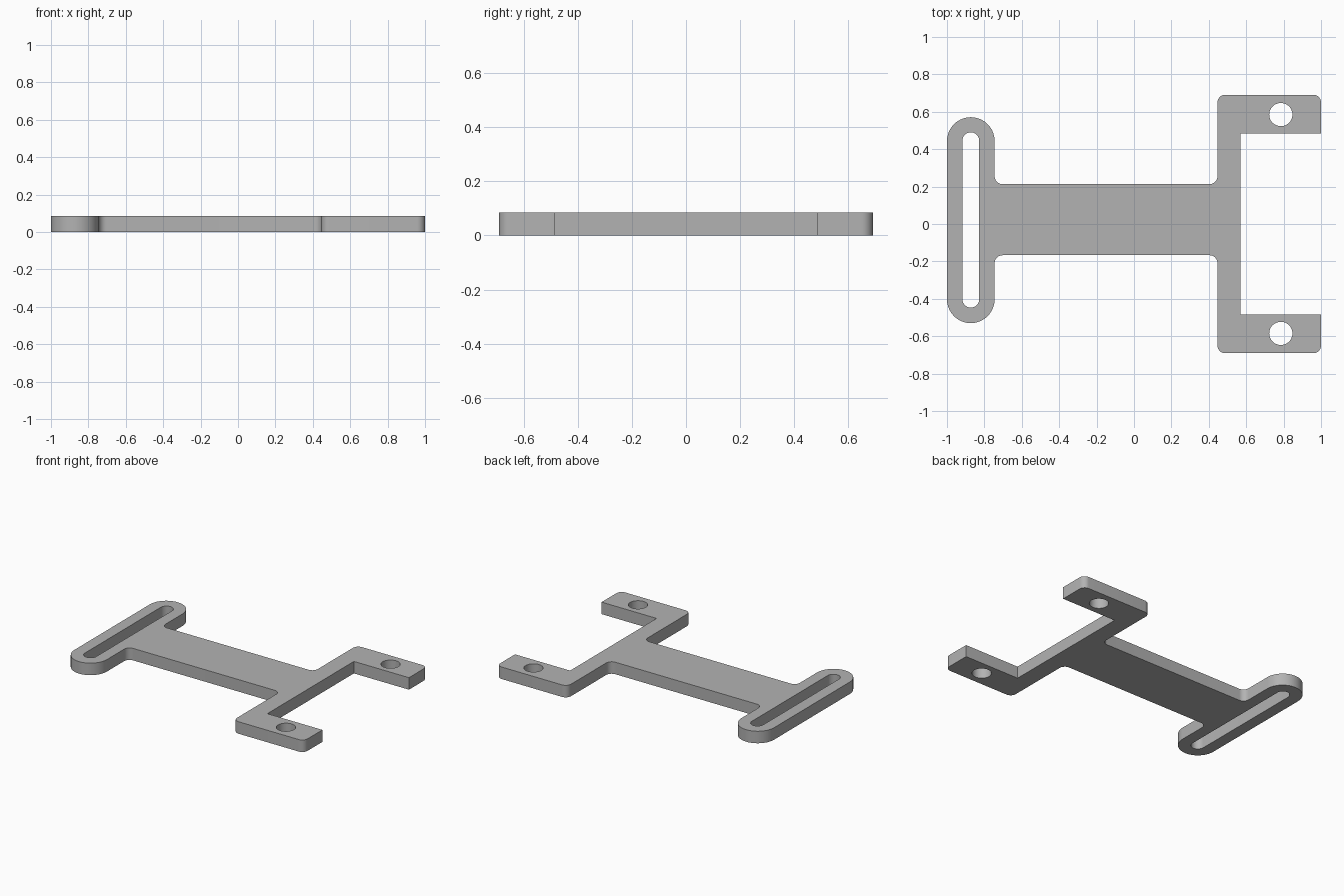
import bpy
import bmesh
from math import pi, cos, sin, radians
from mathutils import Vector

THICK = 0.085

cube = bpy.data.objects.get("Cube")
if cube:
    bpy.data.objects.remove(cube, do_unlink=True)

grey = bpy.data.materials.new("plain grey")
grey.use_nodes = True
grey.diffuse_color = (0.45, 0.45, 0.45, 1)
grey.node_tree.nodes["Principled BSDF"].inputs["Base Color"].default_value = (0.45, 0.45, 0.45, 1)


def rounded(corners, steps=10):
    """Outline through (x, y, radius) corners, each rounded by a tangent arc."""
    points = []
    for i, (x, y, r) in enumerate(corners):
        p = Vector((x, y))
        if r == 0:
            points.append(p)
            continue
        a = (Vector(corners[i - 1][:2]) - p).normalized()
        b = (Vector(corners[(i + 1) % len(corners)][:2]) - p).normalized()
        # all corners are square, so the arc centre lies r along both sides
        centre = p + (a + b) * r
        for k in range(steps + 1):
            t = k / steps * pi / 2
            points.append(centre - b * r * cos(t) - a * r * sin(t))
    return points


def slot(x, y0, y1, r):
    """Long hole with round ends."""
    return rounded([(x - r, y0, r), (x + r, y0, r), (x + r, y1, r), (x - r, y1, r)])


def circle(x, y, r, n=40):
    return [Vector((x + r * cos(2 * pi * k / n), y + r * sin(2 * pi * k / n))) for k in range(n)]


# Outer edge: slotted end, web and fork
END, FORK, R = -0.745, 0.446, 0.042
WEB_LOW, WEB_TOP = -0.167, 0.213
ROUND = 0.1275
outline = rounded([
    (-1, -0.53, ROUND), (END, -0.53, ROUND),
    (END, WEB_LOW, R), (FORK, WEB_LOW, R),
    (FORK, -0.691, R), (1, -0.691, R), (1, -0.484, 0),
    (0.569, -0.484, 0), (0.569, 0.484, 0),
    (1, 0.484, 0), (1, 0.691, R), (FORK, 0.691, R),
    (FORK, WEB_TOP, R), (END, WEB_TOP, R),
    (END, 0.571, ROUND), (-1, 0.571, ROUND),
])

# Strap slot and the two screw holes
holes = [slot(-0.8725, -0.447, 0.49, 0.045)]
holes += [circle(0.785, side * 0.585, 0.062) for side in (-1, 1)]

# Filled flat curve, extruded to the plate thickness
curve = bpy.data.curves.new("bracket_plate", "CURVE")
curve.dimensions = "2D"
curve.fill_mode = "BOTH"
curve.extrude = THICK / 2
for loop in [outline] + holes:
    spline = curve.splines.new("POLY")
    spline.points.add(len(loop) - 1)
    for point, p in zip(spline.points, loop):
        point.co = (p.x, p.y, 0, 1)
    spline.use_cyclic_u = True

plate = bpy.data.objects.new("bracket_plate", curve)
bpy.context.collection.objects.link(plate)
bpy.ops.object.select_all(action="DESELECT")
plate.select_set(True)
bpy.context.view_layer.objects.active = plate
bpy.ops.object.convert(target="MESH")
plate = bpy.context.object

# Weld the rims, stand the plate on the ground
bm = bmesh.new()
bm.from_mesh(plate.data)
bmesh.ops.remove_doubles(bm, verts=bm.verts, dist=0.0005)
bmesh.ops.recalc_face_normals(bm, faces=bm.faces)
bmesh.ops.translate(bm, verts=bm.verts, vec=(0, 0, THICK / 2))
bm.to_mesh(plate.data)
bm.free()

plate.data.materials.clear()
plate.data.materials.append(grey)
bpy.ops.object.shade_smooth_by_angle(angle=radians(30))
